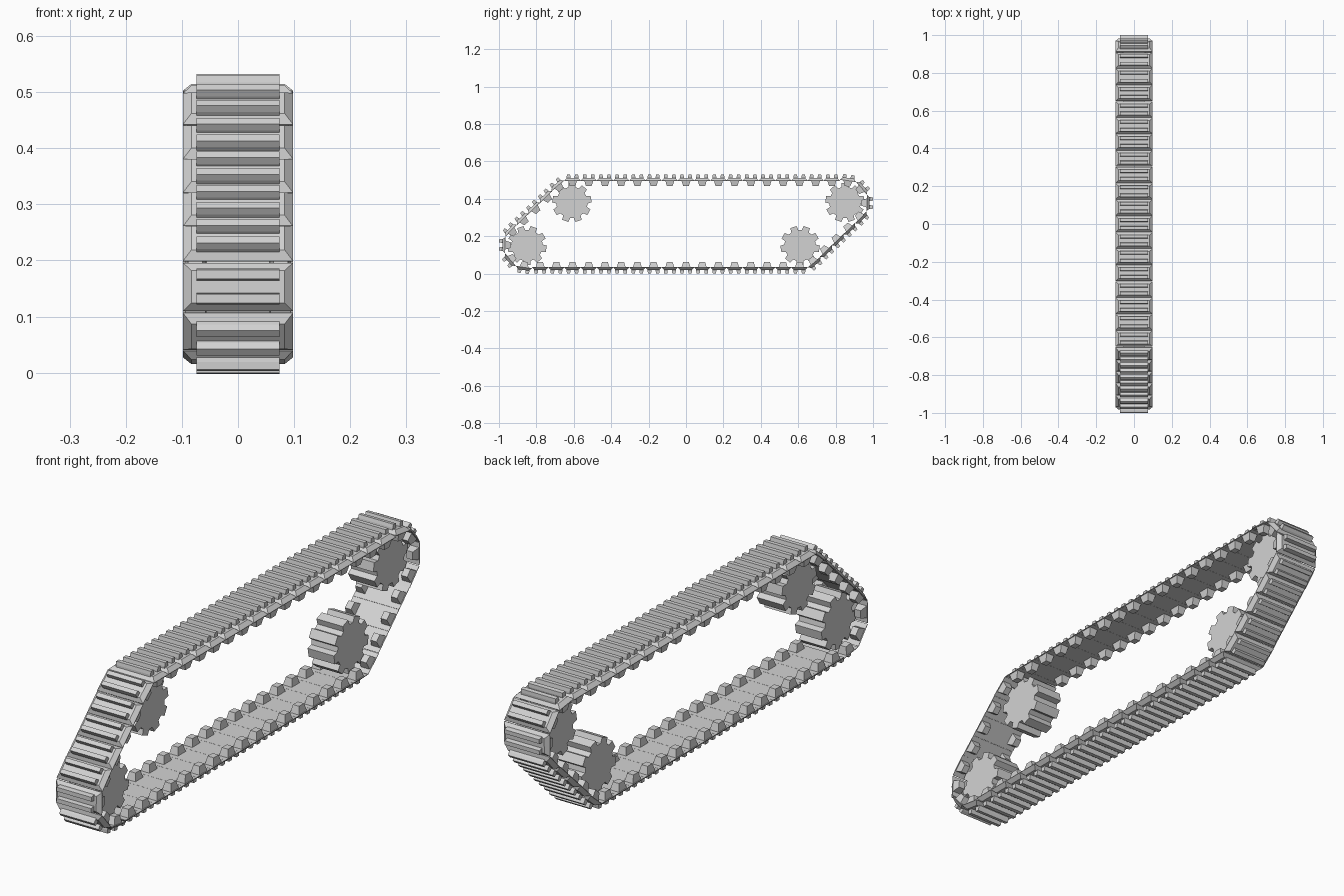
import bpy, bmesh, math
from mathutils import Matrix, Vector

if "Cube" in bpy.data.objects:
    bpy.data.objects.remove(bpy.data.objects["Cube"])

grey = bpy.data.materials.new("light_grey")
grey.diffuse_color = (0.65, 0.65, 0.65, 1)
grey.use_nodes = True
grey.node_tree.nodes["Principled BSDF"].inputs["Base Color"].default_value = grey.diffuse_color

R = 0.119                     # belt radius around the wheels
LINKS = 50
# wheel centres (y, z) in loop order
WHEELS = [(-0.85, 0.15), (-0.61, 0.38), (0.85, 0.38), (0.61, 0.15)]


def finish(bm, name):
    bmesh.ops.recalc_face_normals(bm, faces=bm.faces)
    me = bpy.data.meshes.new(name)
    bm.to_mesh(me)
    bm.free()
    me.materials.append(grey)
    ob = bpy.data.objects.new(name, me)
    bpy.context.collection.objects.link(ob)
    return ob


def block(bm, mat, xc, yc, sections):
    """Stack of rectangles (half x, half y, height), capped at both ends."""
    rings = []
    for hx, hy, h in sections:
        rings.append([bm.verts.new(mat @ Vector((xc + sx * hx, yc + sy * hy, h)))
                      for sx, sy in ((-1, -1), (1, -1), (1, 1), (-1, 1))])
    bm.faces.new(rings[0])
    bm.faces.new(rings[-1])
    for a, b in zip(rings, rings[1:]):
        for i in range(4):
            j = (i + 1) % 4
            bm.faces.new((a[i], a[j], b[j], b[i]))


def build_path():
    """Straight runs and arcs around the wheels, clockwise from the right side."""
    segs = []
    n = len(WHEELS)
    cs = [Vector(c) for c in WHEELS]
    for i in range(n):
        d0 = (cs[i] - cs[i - 1]).normalized()
        d1 = (cs[(i + 1) % n] - cs[i]).normalized()
        n0, n1 = Vector((-d0.y, d0.x)), Vector((-d1.y, d1.x))
        a0 = math.atan2(n0.y, n0.x)
        turn = (a0 - math.atan2(n1.y, n1.x)) % (2 * math.pi)
        segs.append(("arc", cs[i], a0, turn * R))
        segs.append(("line", cs[i] + n1 * R, d1, (cs[(i + 1) % n] - cs[i]).length))
    return segs


SEGS = build_path()
TOTAL = sum(s[3] for s in SEGS)


def sample(dist):
    """Position and outward normal on the loop."""
    dist %= TOTAL
    for kind, p, a, length in SEGS:
        if dist <= length:
            if kind == "arc":
                t = a - dist / R
                nrm = Vector((math.cos(t), math.sin(t)))
                return p + nrm * R, nrm
            return p + a * dist, Vector((-a.y, a.x))
        dist -= length
    return sample(0)


# start distance so that one link sits at y = 0 on the upper run
start = sum(s[3] for s in SEGS[:3]) + 0.61
pitch = TOTAL / LINKS
plates, cleats, teeth = bmesh.new(), bmesh.new(), bmesh.new()
for k in range(LINKS):
    p, nrm = sample(start + k * pitch)
    t = Vector((nrm.y, -nrm.x))
    m = Matrix(((1, 0, 0, 0), (0, t.x, nrm.x, p.x), (0, t.y, nrm.y, p.y), (0, 0, 0, 1)))
    # bevelled plate
    block(plates, m, 0, 0, [(0.098, 0.043, -0.003), (0.098, 0.043, -0.001), (0.083, 0.029, 0.013)])
    for s in (-1, 1):
        # pair of outer grip bars
        block(cleats, m, 0, s * 0.0215, [(0.074, 0.0105, 0.0), (0.074, 0.0105, 0.018), (0.074, 0.008, 0.031)])
        # inner guide teeth on both sides of the wheels
        block(teeth, m, s * 0.076, 0, [(0.019, 0.024, -0.002), (0.013, 0.015, -0.032)])
finish(plates, "track_plates")
finish(cleats, "track_grip_bars")
finish(teeth, "track_guide_teeth")


def gear(name, cy, cz, phase):
    """Nine-toothed wheel extruded across the track."""
    bm = bmesh.new()
    n, half = 9, 0.056
    prof = []
    for i in range(n):
        a = phase + i * 2 * math.pi / n
        for r, off in ((0.084, -13.5), (0.106, -9.5), (0.106, 9.5), (0.084, 13.5)):
            b = a + math.radians(off)
            prof.append((cy + r * math.cos(b), cz + r * math.sin(b)))
    face = bm.faces.new([bm.verts.new((-half, y, z)) for y, z in prof])
    ext = bmesh.ops.extrude_face_region(bm, geom=[face], use_keep_orig=True)
    verts = [v for v in ext["geom"] if isinstance(v, bmesh.types.BMVert)]
    bmesh.ops.translate(bm, verts=verts, vec=(2 * half, 0, 0))
    finish(bm, name)


for label, (cy, cz) in zip(("front_lower", "front_upper", "rear_upper", "rear_lower"), WHEELS):
    gear(label + "_drive_wheel", cy, cz, math.pi / 2 if cz > 0.3 else -math.pi / 2)
